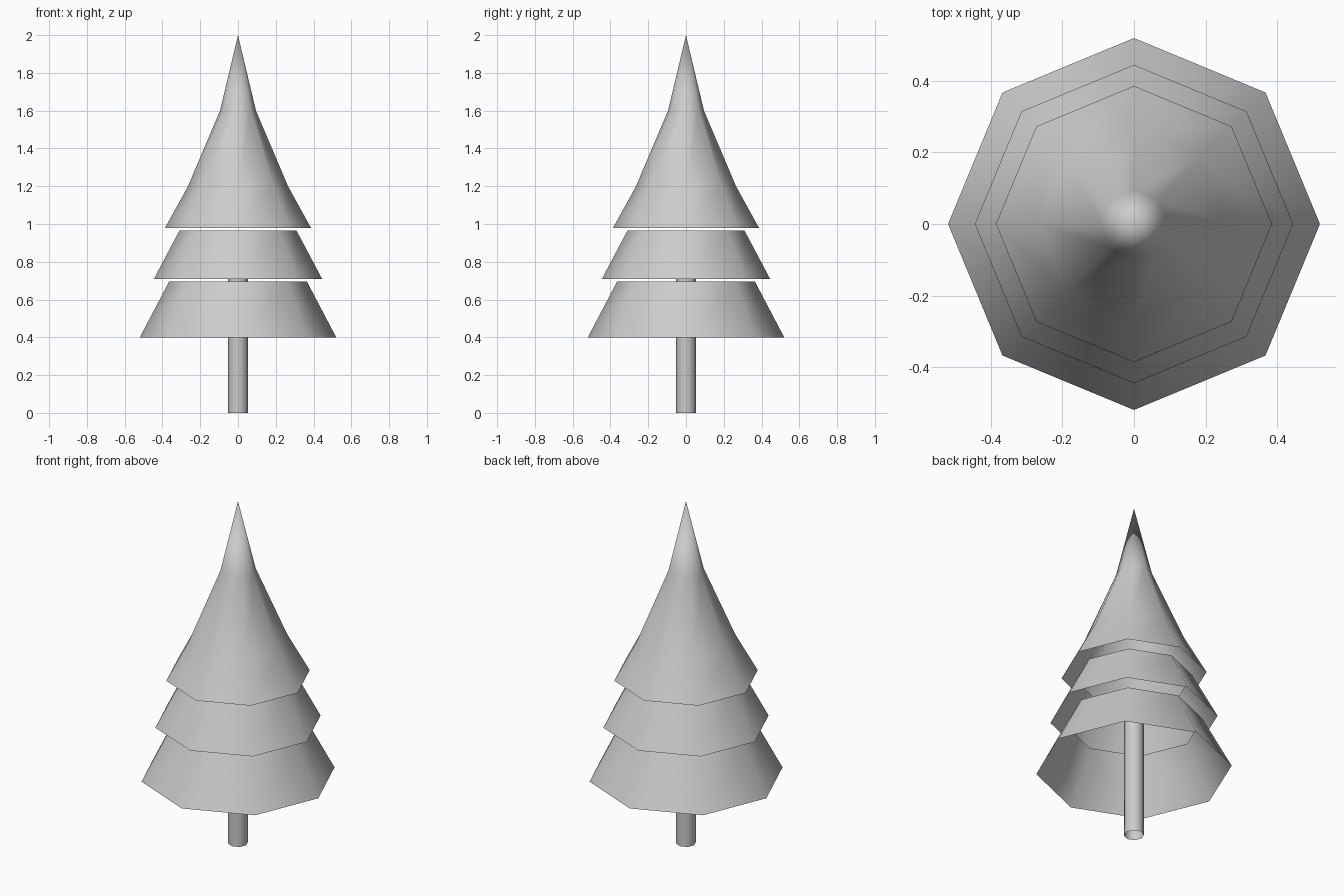
import bpy
import math

cube = bpy.data.objects.get("Cube")
if cube:
    bpy.data.objects.remove(cube, do_unlink=True)

SIDES = 8

grey = bpy.data.materials.new("plain_grey")
grey.use_nodes = True
colour = (0.6, 0.6, 0.6, 1)
grey.diffuse_color = colour
grey.node_tree.nodes["Principled BSDF"].inputs["Base Color"].default_value = colour


def shell(name, profile):
    """Open eight-sided shell from (radius, height) rings; radius 0 makes a tip."""
    verts, rings, faces = [], [], []
    for radius, z in profile:
        count = SIDES if radius else 1
        start = len(verts)
        for i in range(count):
            angle = math.tau * i / SIDES
            verts.append((radius * math.cos(angle), radius * math.sin(angle), z))
        rings.append([start + i % count for i in range(SIDES)])
    for low, high in zip(rings, rings[1:]):
        for i in range(SIDES):
            j = (i + 1) % SIDES
            corners = [low[i], low[j], high[j], high[i]]
            faces.append(list(dict.fromkeys(corners)))
    mesh = bpy.data.meshes.new(name)
    mesh.from_pydata(verts, [], faces)
    mesh.materials.append(grey)
    mesh.shade_smooth()
    obj = bpy.data.objects.new(name, mesh)
    bpy.context.collection.objects.link(obj)
    return obj


# Trunk, an open tube reaching the middle branches
shell("trunk", [(0.053, 0), (0.053, 0.712)])

# Three tiers of branches, open below
shell("lower_branches", [(0.52, 0.4), (0.365, 0.695)])
shell("middle_branches", [(0.445, 0.71), (0.31, 0.965)])
shell("top_branches", [(0.386, 0.98), (0.265, 1.2), (0.095, 1.6), (0, 2)])
